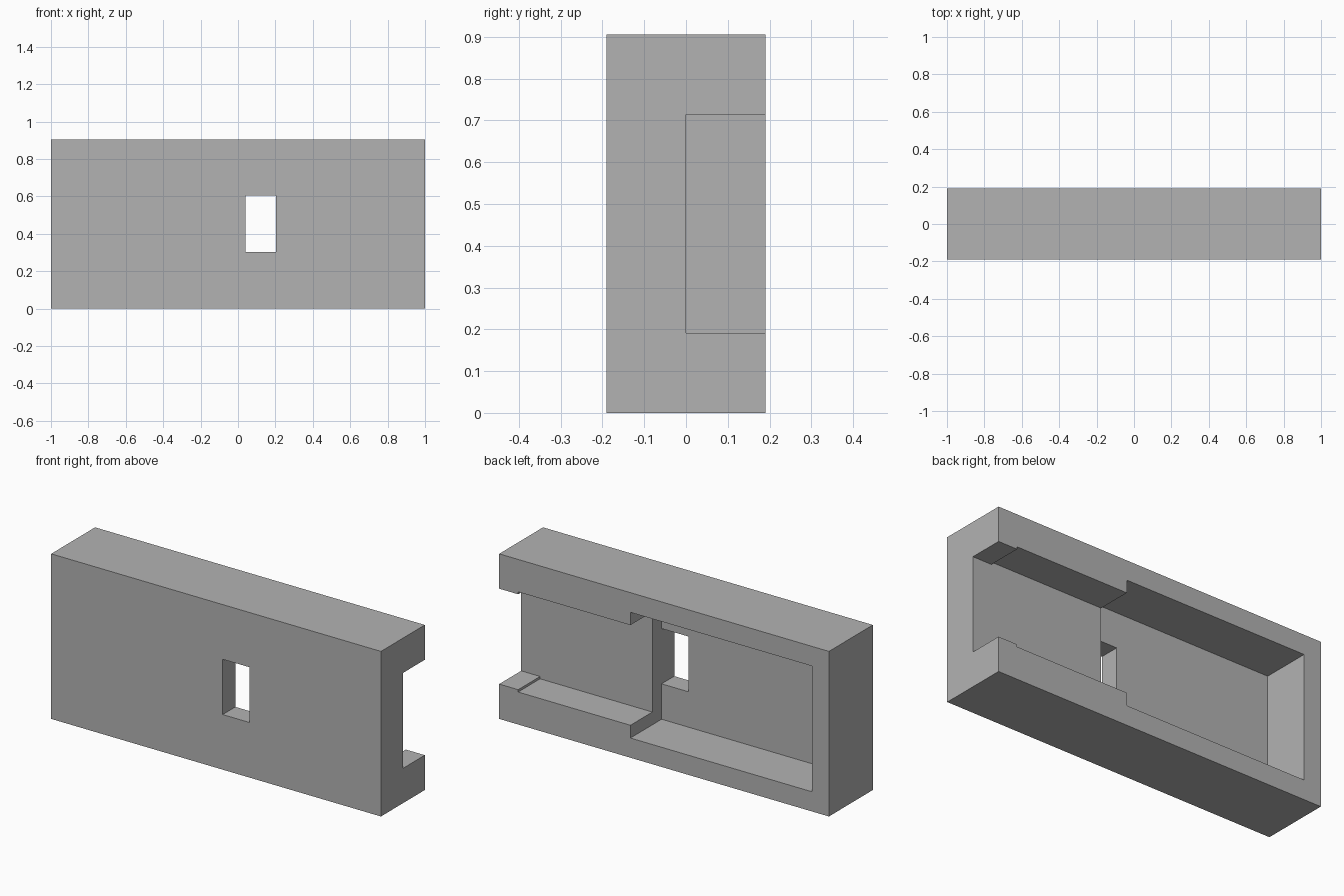
import bpy

cube = bpy.data.objects.get("Cube")
if cube:
    bpy.data.objects.remove(cube, do_unlink=True)

# Single flat grey
grey = bpy.data.materials.new("mid grey")
grey.use_nodes = True
grey.diffuse_color = (0.45, 0.45, 0.45, 1)
grey.node_tree.nodes["Principled BSDF"].inputs["Base Color"].default_value = (0.45, 0.45, 0.45, 1)


def block(name, xs, ys, zs):
    """Box spanning the given x, y and z ranges."""
    spans = (xs, ys, zs)
    bpy.ops.mesh.primitive_cube_add(size=1)
    ob = bpy.context.object
    ob.name = name
    ob.location = [(a + b) / 2 for a, b in spans]
    ob.scale = [b - a for a, b in spans]
    bpy.ops.object.transform_apply(location=True, rotation=False, scale=True)
    ob.data.materials.append(grey)
    return ob


def carve(body, cutter):
    """Subtract the cutter from the body, then discard it."""
    cutter.hide_render = True
    mod = body.modifiers.new(cutter.name, 'BOOLEAN')
    mod.operation = 'DIFFERENCE'
    mod.solver = 'EXACT'
    mod.object = cutter
    bpy.context.view_layer.objects.active = body
    bpy.ops.object.modifier_apply(modifier=mod.name)
    bpy.data.objects.remove(cutter, do_unlink=True)


HEIGHT, DEPTH = 0.905, 0.19
STEP = 0.204      # x where the deep pocket meets the channel
FLOOR = -0.08     # y of the deep pocket floor
OUT = 0.3         # y beyond the open back

housing = block("housing", (-1, 1), (-DEPTH, DEPTH), (0, HEIGHT))


def recess(name, xs, floor, margin):
    """Vertically centred recess opening to the back."""
    carve(housing, block(name, xs, (floor, OUT), (margin, HEIGHT - margin)))


# Deep pocket, shallow channel and the slightly narrower end mouth
recess("deep_pocket", (-0.897, STEP), FLOOR, 0.108)
recess("channel", (0.1, 0.885), 0, 0.178)
recess("end_mouth", (0.8, 1.1), 0, 0.191)

# Window through the front wall, flush with the pocket step
carve(housing, block("window", (0.04, STEP), (-OUT, 0), (0.302, 0.605)))
